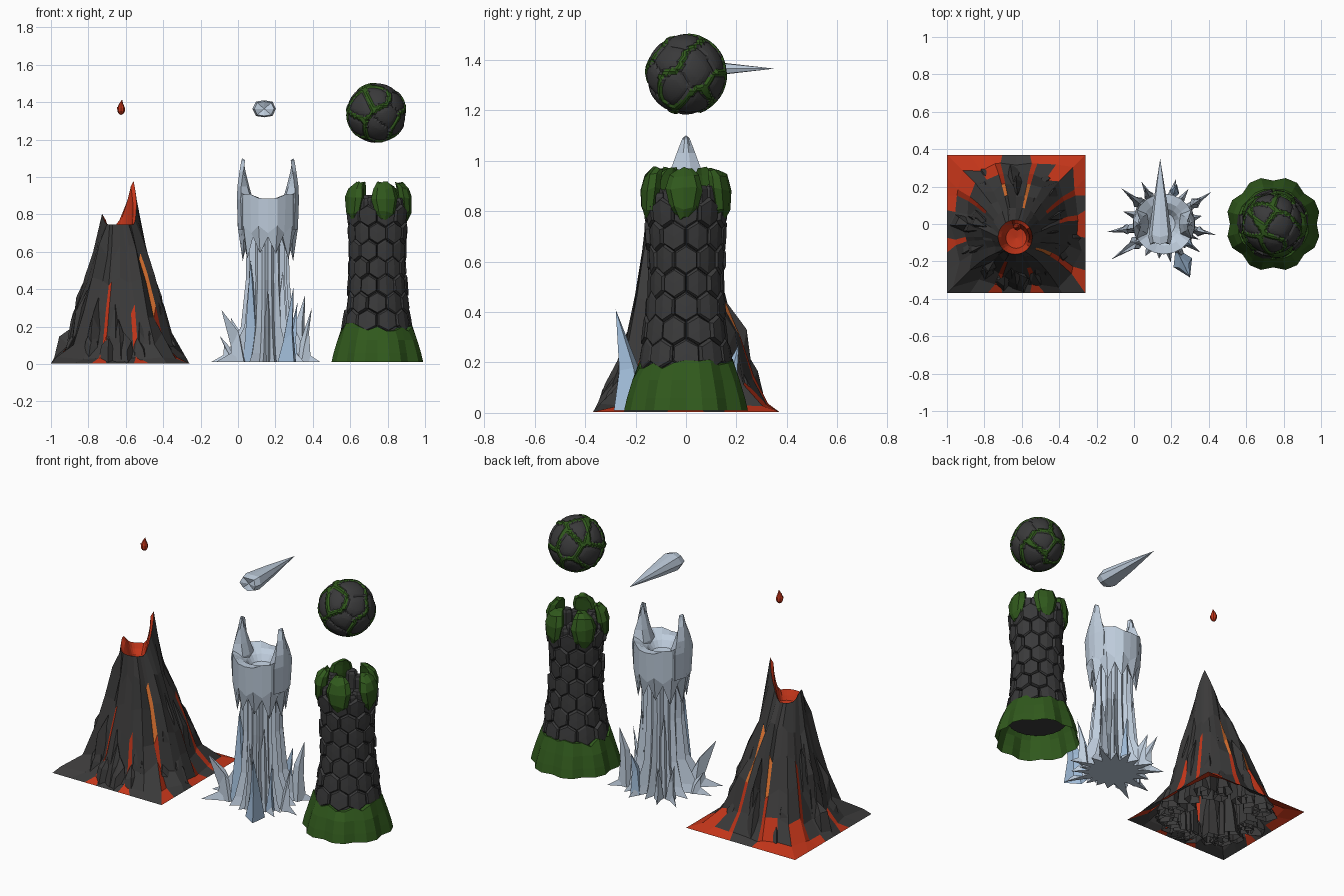
import bpy, bmesh, math, random
from math import sin, cos, radians, pi
from mathutils import Vector

if "Cube" in bpy.data.objects:
    bpy.data.objects.remove(bpy.data.objects["Cube"])
random.seed(7)
U = random.uniform


def mat(name, r, g, b):
    m = bpy.data.materials.new(name)
    m.diffuse_color = (r, g, b, 1)
    m.use_nodes = True
    m.node_tree.nodes["Principled BSDF"].inputs["Base Color"].default_value = m.diffuse_color
    return m


basalt = mat("basalt", .044, .043, .043)
red = mat("lava_red", .55, .036, .01)
orange = mat("lava_orange", .72, .17, .03)
ice = mat("pale_ice", .52, .61, .72)
blue = mat("blue_ice", .38, .54, .74)
stone = mat("dark_stone", .042, .042, .043)
moss = mat("moss", .03, .1, .012)


class Part:
    """Collects faces, then becomes one flat-shaded object."""
    def __init__(self, name, *mats):
        self.name, self.mats, self.v, self.f, self.m = name, mats, [], [], []

    def loft(self, rings, top=None, bottom=None, rule=lambda k, i: 0):
        o, n = len(self.v), len(rings[0])
        for r in rings:
            self.v += [tuple(p) for p in r]
        for k in range(len(rings) - 1):
            for i in range(n):
                j = (i + 1) % n
                a, b = o + k * n, o + (k + 1) * n
                self.f.append((a + i, a + j, b + j, b + i))
                self.m.append(rule(k, i))
        for tip, k in ((top, len(rings) - 1), (bottom, 0)):
            if tip is not None:
                self.v.append(tuple(tip))
                c = len(self.v) - 1
                for i in range(n):
                    self.f.append((o + k * n + i, o + k * n + (i + 1) % n, c))
                    self.m.append(rule(k, i))

    def spire(self, base, tip, w, n=5, mid=.5, bulge=.62, m=0, stretch=1, ang=0, lag=.35):
        """Tapered crystal or rock, bending towards its tip."""
        b, t = Vector(base), Vector(tip)
        rings = []
        for s, q in ((0, 1), (mid, bulge)):
            c = b.lerp(t, s)
            c.xy = b.xy.lerp(t.xy, s * (1 if s == 0 else lag / mid))
            ring = []
            for i in range(n):
                a = 2 * pi * i / n + (.3 if n == 5 else 0)
                dx, dy = cos(a) * w * q * stretch, sin(a) * w * q
                ring.append((c.x + dx * cos(ang) - dy * sin(ang),
                             c.y + dx * sin(ang) + dy * cos(ang),
                             c.z + (U(-.2, .2) * (t.z - b.z) if s else 0)))
            rings.append(ring)
        self.loft(rings, top=t, rule=lambda k, i: m)

    def build(self):
        me = bpy.data.meshes.new(self.name)
        me.from_pydata(self.v, [], self.f)
        for m in self.mats:
            me.materials.append(m)
        for p, k in zip(me.polygons, self.m):
            p.material_index = k
        bm = bmesh.new()
        bm.from_mesh(me)
        bmesh.ops.recalc_face_normals(bm, faces=bm.faces)
        bm.to_mesh(me)
        bm.free()
        ob = bpy.data.objects.new(self.name, me)
        bpy.context.collection.objects.link(ob)
        return ob


def circle(cx, cy, r, z, n, off=0):
    return [(cx + r * cos(2 * pi * (i + off) / n), cy + r * sin(2 * pi * (i + off) / n), z) for i in range(n)]


# ---- volcano: square foot lofted to a leaning crater, lava in narrow grooves
VX, N, H = -.63, 32, .37
streams = {22: 4, 25: 3, 28: 5, 0: 3, 2: 4, 6: 5, 9: 4, 13: 4, 17: 2}
crag = [U(.9, 1.12) for _ in range(N)]
levels = [(.34, .03, 0, .6), (.285, .13, 0, .25), (.24, .28, -.01, .1), (.19, .44, -.025, 0), (.14, .6, -.045, 0)]


def sq(a):
    return 1 / max(abs(cos(a)), abs(sin(a)))


def rim(a):
    d = (math.degrees(a) - 34 + 180) % 360 - 180
    e = (math.degrees(a) - 185 + 180) % 360 - 180
    return .745 + .235 * max(0, 1 - abs(d) / 62) + .06 * math.exp(-(e / 24) ** 2)


A = [2 * pi * i / N for i in range(N)]
rings = [[(VX + H * sq(a) * cos(a), H * sq(a) * sin(a), .004) for a in A]]
for r, z, cy, s in levels:
    ring = []
    for i, a in enumerate(A):
        g = crag[i] + U(-.04, .04)
        if i in streams:
            a, g = a + .055, .97
        elif (i - 1) % N in streams:
            a, g = a - .055, .97
        q = min(r * g * (1 - s + s * sq(a)), .365 * sq(a))
        ring.append((VX + q * cos(a), cy + q * sin(a), z + U(-.3, .3) * min(z, .15)))
    rings.append(ring)
rings.append([(VX - .005 + .092 * cos(a), -.07 + .092 * sin(a), rim(a)) for a in A])
rings.append([(VX - .005 + .074 * cos(a), -.07 + .074 * sin(a), rim(a) - .03) for a in A])
rings.append(circle(VX, -.075, .055, .69, N))


def lava(k, i):
    if k >= 6:
        return 1
    if k == 0 and (i in (31, 0) or 2 <= i <= 6 or 9 <= i <= 14):
        return 1
    if k == 1 and i in (4, 10, 12, 13):
        return 1
    if i in streams and k < streams[i]:
        return 2 if k >= 3 and i in (28, 6, 9) else 1
    return 0


v = Part("volcano_cone", basalt, red, orange)
v.loft(rings, top=(VX, -.075, .68), rule=lava)
v.build()

# rock spurs leaning on the cone
s = Part("volcano_spurs", basalt)
for deg, z in ((-140, .3), (-124, .36), (-97, .32), (-92, .24), (-62, .32), (-52, .24), (-22, .44), (-8, .6), (16, .45),
               (42, .36), (58, .5), (88, .45), (93, .3), (122, .5), (132, .28), (165, .5), (174, .52), (183, .4),
               (207, .4), (-132, .16), (-103, .15), (-70, .14), (-32, .15), (-14, .18), (35, .18), (60, .2),
               (120, .18), (142, .16), (178, .2), (206, .2), (222, .14), (-45, .13), (-122, .2), (-86, .17)):
    a = radians(deg)
    ra = .305 - .29 * z + .005
    rb = min(ra + .03 + .06 * z, .3)
    s.spire((VX + rb * cos(a), rb * sin(a) - .02 * z, 0), (VX + ra * cos(a), ra * sin(a) - .06 * z, z),
            U(.045, .06), 5, .55, .7, stretch=1.2, ang=a)
s.v = [(VX + max(-H, min(H, x - VX)), max(-H, min(H, y)), max(z, .004)) for x, y, z in s.v]
s.build()

# lava droplet
d = Part("lava_drop", red)
d.loft([circle(-.625, -.015, r, z, 8) for z, r in ((1.338, .012), (1.352, .02), (1.37, .02), (1.39, .012))],
       top=(-.62, -.015, 1.415), bottom=(-.625, -.015, 1.332))
d.spire((-.64, -.02, 1.36), (-.648, -.02, 1.378), .006, 4)
d.build()

# ---- ice tower: star-footed ribbed column
IX = .16
tips = [(-12, .28), (12, .2), (34, .3), (55, .22), (75, .24), (97, .2), (118, .25), (140, .29), (163, .22), (188, .3),
        (214, .33), (240, .19), (262, .18), (280, .2), (298, .3), (322, .24), (336, .2)]
rings = []
for z, q, lo in ((.01, 1, .14), (.06, .5, .125), (.2, .17, .105), (.45, .08, .095), (.72, .03, .1)):
    ring = []
    for k, (deg, r) in enumerate(tips):
        nd = tips[(k + 1) % len(tips)][0]
        nd += 360 if nd < deg else 0
        for a, rr in ((radians(deg), lo + .008 + (r - lo) * q), (radians((deg + nd) / 2), lo)):
            ring.append((IX + rr * cos(a), rr * sin(a), z))
    rings.append(ring)
c = Part("ice_column", ice)
c.loft(rings, bottom=(IX, 0, .01))
c.build()

# crystals rooted in the foot, stretched outwards: angle, base and tip radius, height, width, colour
c = Part("ice_crystals", ice, blue)
for deg, rb, rt, z, w, m in ((-64, .23, .31, .41, .055, 1), (214, .18, .3, .29, .038, 0), (-38, .16, .2, .33, .026, 1),
                             (34, .2, .24, .37, .03, 0), (72, .18, .22, .27, .028, 1), (140, .18, .26, .25, .032, 0),
                             (-12, .19, .24, .3, .028, 0), (188, .2, .26, .15, .028, 0), (118, .17, .22, .22, .028, 0),
                             (222, .11, .125, .56, .042, 1), (130, .11, .12, .5, .042, 0), (-48, .11, .12, .5, .04, 0),
                             (52, .11, .12, .5, .04, 0), (-90, .11, .115, .4, .035, 0)):
    a = radians(deg)
    c.spire((IX + rb * cos(a), rb * sin(a), .01), (IX + rt * cos(a), rt * sin(a), z), w, 4, .45, .55, m, 1.6, a, .2)
c.build()

# crown with hanging icicles and a bowl
n = 20
c = Part("ice_crown", ice)


def wave(i):
    return abs(cos(2 * pi * i / n))


hang = [(IX + .135 * cos(2 * pi * i / n), .135 * sin(2 * pi * i / n),
         (.68 if i % 2 else .61) - .06 * wave(i) * (i % 2 == 0)) for i in range(n)]
fl = [(IX + (x - IX) * (.93 + .07 * (i % 2 == 0)), y * (.93 + .07 * (i % 2 == 0)), z - .04 * (i % 2))
      for i, (x, y, z) in enumerate(circle(IX, 0, .162, .74, n))]
top = [(x, y, .875 + .04 * wave(i) + .01 * (i % 2)) for i, (x, y, z) in enumerate(circle(IX, 0, .162, 0, n))]
c.loft([circle(IX, 0, .1, .72, n), hang, fl, top, circle(IX, 0, .115, .885, n), circle(IX, 0, .085, .865, n),
        circle(IX, 0, .06, .83, n)], top=(IX, 0, .82))
c.build()

# two horns
for side, label in ((-1, "left"), (1, "right")):
    h = Part("ice_horn_" + label, ice)
    rings = []
    for z, xi, xo, w in ((.72, .09, .16, .08), (.88, .08, .166, .088), (.95, .1, .163, .066), (1.03, .12, .152, .037), (1.09, .13, .142, .014)):
        rings.append([(IX + side * x, y, z) for x, y in
                      ((xi, 0), (xi + .01, -w * .6), (xo - .02, -w), (xo, -w * .3), (xo, w * .3), (xo - .02, w), (xi + .01, w * .6))])
    h.loft(rings, top=(IX + side * .137, 0, 1.1))
    h.build()

# flying icicle
c = Part("ice_shard", ice)
rings = [[(.14 + r * cos(2 * pi * i / 8) * 1.1, y + (.012 if i % 2 else 0), 1.365 + r * sin(2 * pi * i / 8) * (.95 if i % 2 else .8))
          for i in range(8)] for y, r in ((-.11, .048), (-.07, .057), (.1, .036))]
c.loft(rings, top=(.14, .35, 1.365), bottom=(.14, -.095, 1.365))
c.build()

# ---- stone tower
SX = .745


def tower_r(z):
    return .143 + .2 * (z - .56) ** 2 * (1.3 if z < .56 else 1.1)


c = Part("tower_core", stone)
c.loft([circle(SX, 0, tower_r(z) - .012, z, 20) for z in (.14, .3, .45, .6, .8)],
       top=(SX, 0, .8), bottom=(SX, 0, .14))
c.build()

# interlocking hexagonal stones
c = Part("tower_stones", stone)
for row in range(7):
    z0 = .235 + .093 * row
    for k in range(10):
        a0 = 2 * pi * (k + .5 * (row % 2)) / 10
        bump, tilt = U(.003, .015), U(-.006, .006)
        rings = []
        for q, dr in ((.99, -.03), (.97, .0), (.84, bump)):
            ring = []
            for da, dz in ((0, -.062), (1, -.032), (1, .032), (0, .062), (-1, .032), (-1, -.032)):
                z = z0 + dz * q
                a, r = a0 + da * q * pi / 10, tower_r(z) + dr + (tilt * da if dr > 0 else 0)
                ring.append((SX + r * cos(a), r * sin(a), z))
            rings.append(ring)
        r = tower_r(z0) + bump + .002
        c.loft(rings, top=(SX + r * cos(a0), r * sin(a0), z0))
c.build()

# battlement stones and moss clumps
b, g = Part("battlements", stone), Part("moss_clumps", moss)
for k in range(5):
    a = radians(-75 + 72 * k)
    for off in (28, 46):
        t = a + radians(off)
        x, y, zt = SX + .125 * cos(t), .125 * sin(t), U(.87, .91)
        b.loft([circle(x, y, r, z, 6, k * .3) for r, z in ((.032, .76), (.034, zt - .015), (.026, zt))], top=(x, y, zt))
    rings = []
    for z, rr, dr, w in ((.775, .15, .016, .022), (.815, .153, .029, .055), (.89, .146, .038, .074),
                         (.945, .135, .034, .058), (.972, .115, .02, .03)):
        ring = []
        for i in range(8):
            p = 2 * pi * i / 8
            x, y = rr + dr * cos(p), w * sin(p)
            ring.append((SX + x * cos(a) - y * sin(a), x * sin(a) + y * cos(a), z + U(-.012, .006)))
        rings.append(ring)
    cap = [sum(p[j] for p in rings[-1]) / 8 for j in range(3)]
    g.loft(rings, top=cap, bottom=[sum(p[j] for p in rings[0]) / 8 for j in range(3)])
b.build()
g.build()

# pleated moss skirt, open below
n = 24
rings = []
for z, r, f in ((.01, .254, .022), (.06, .242, .02), (.13, .22, .014), (.2, .192, .006)):
    rings.append([(SX + (r - f * (i % 3 == 0)) * cos(2 * pi * i / n), (r - f * (i % 3 == 0)) * sin(2 * pi * i / n),
                   z + (U(-.03, .035) if z > .15 else 0)) for i in range(n)])
rings.append([(SX + (x - SX) * .84, y * .84, z + .002) for x, y, z in rings[-1]])
c = Part("moss_skirt", moss)
c.loft(rings)
c.build()

# ---- cracked boulder: cells split by moss seams
seeds = []
for i in range(18):
    z = 1 - 2 * (i + .5) / 18
    p = i * 2.39996
    q = math.sqrt(1 - z * z)
    seeds.append((Vector((q * cos(p), q * sin(p), z)) + Vector((U(-.2, .2), U(-.2, .2), U(-.2, .2)))).normalized())


def seam(d):
    o = sorted((d.angle(s), i) for i, s in enumerate(seeds))
    pair = o[0][1] * o[1][1] + o[0][1] + o[1][1]
    return o[1][0] - o[0][0], pair % 5 != 0


bm = bmesh.new()
bmesh.ops.create_icosphere(bm, subdivisions=5, radius=1)
for f in bm.faces:
    w, mossy = seam(f.calc_center_median().normalized())
    f.material_index = 1 if mossy and w < .15 else 0
for vert in bm.verts:
    dv = vert.co.normalized()
    w, mossy = seam(dv)
    r = .163 if mossy and w < .13 else .148 if w < .05 else .153 + .006 * min(1, w / .4)
    vert.co = dv * r + Vector((.74, 0, 1.342))
me = bpy.data.meshes.new("mossy_boulder")
bm.to_mesh(me)
bm.free()
me.materials.append(stone)
me.materials.append(moss)
bpy.context.collection.objects.link(bpy.data.objects.new("mossy_boulder", me))
